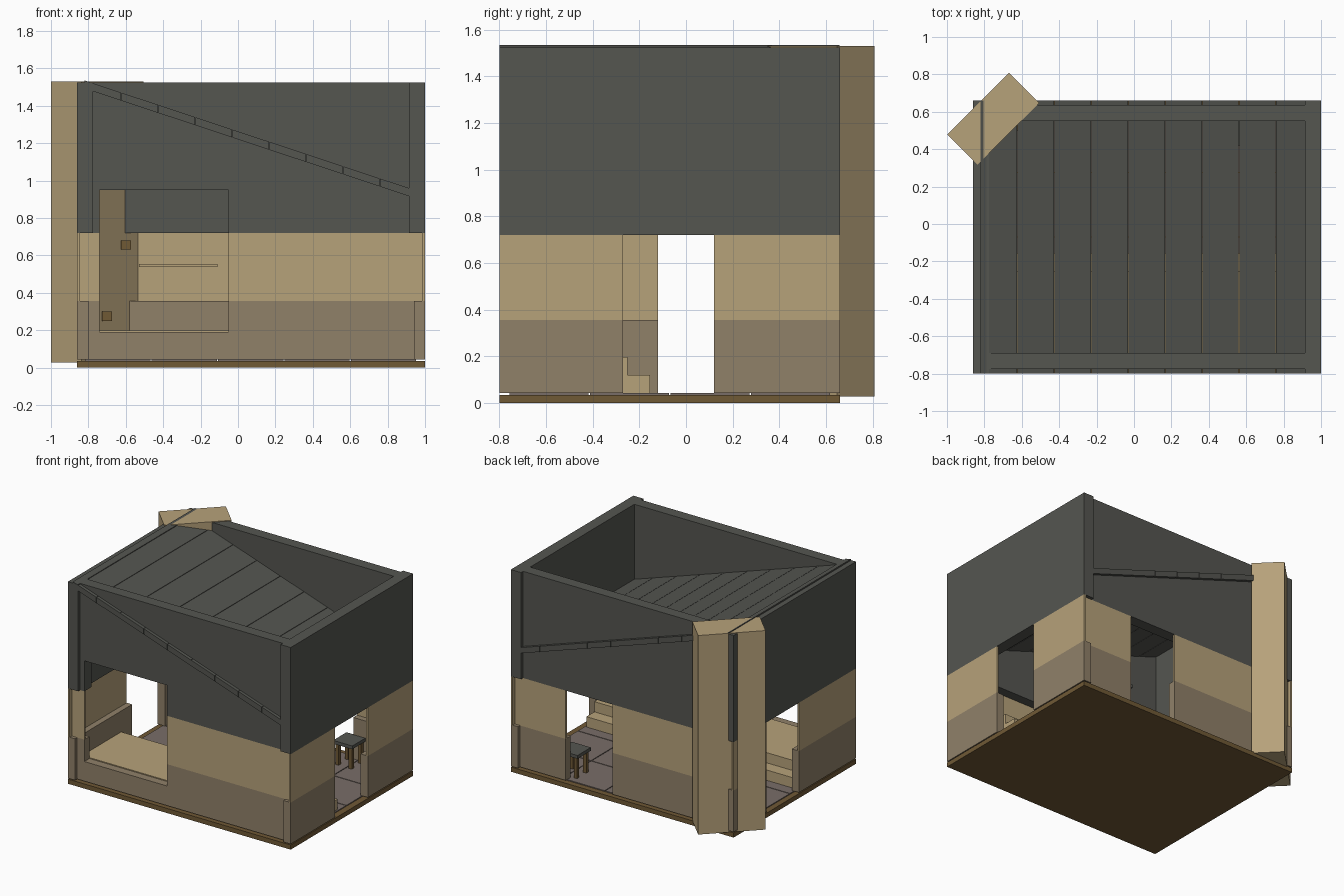
import bpy, bmesh, math
from mathutils import Matrix, Vector

old = bpy.data.objects.get("Cube")
if old:
    bpy.data.objects.remove(old, do_unlink=True)


def material(name, rgb):
    m = bpy.data.materials.new(name)
    m.use_nodes = True
    m.diffuse_color = (*rgb, 1)
    m.node_tree.nodes["Principled BSDF"].inputs["Base Color"].default_value = (*rgb, 1)
    return m


DARK = material("charcoal", (0.09, 0.092, 0.081))
TAN = material("tan", (0.47, 0.36, 0.195))
BROWN = material("grey brown", (0.28, 0.218, 0.141))
WOOD = material("dark wood", (0.16, 0.1, 0.036))
FLOOR = material("floor grey", (0.19, 0.155, 0.138))


def build(name, boxes, mat, turn=0):
    """One object from boxes given as (x0, x1, y0, y1, z0, z1)."""
    bm = bmesh.new()
    for x0, x1, y0, y1, z0, z1 in boxes:
        centre = Vector((x0 + x1, y0 + y1, z0 + z1)) / 2
        size = Matrix.Diagonal((x1 - x0, y1 - y0, z1 - z0, 1))
        rot = Matrix.Rotation(turn, 4, 'Z')
        bmesh.ops.create_cube(bm, size=1, matrix=Matrix.Translation(centre) @ rot @ size)
    me = bpy.data.meshes.new(name)
    bm.to_mesh(me)
    bm.free()
    me.materials.append(mat)
    ob = bpy.data.objects.new(name, me)
    bpy.context.collection.objects.link(ob)
    return ob


# Outer limits, wall recess at front and back
X0, X1, Y0, Y1 = -0.86, 1.0, -0.8, 0.66
REC = 0.025
GROUND, RAIL, HEAD, TOP = 0.042, 0.355, 0.72, 1.525
WINDOW = (-0.74, -0.05)
BACK_DOOR = (0.17, 0.56)
RIGHT_DOOR = (-0.27, 0.12)
LEFT_DOOR = (-0.12, 0.27)

# Base and floor tiles
build("base_plate", [(X0, X1, Y0, Y1, 0, 0.035)], WOOD)
tiles = []
for i in range(5):
    for j in range(4):
        x, y = -0.82 + 0.355 * i, -0.76 + 0.345 * j
        tiles.append((x + 0.003, x + 0.352, y + 0.003, y + 0.342, 0.035, GROUND))
build("floor_tiles", tiles, FLOOR)

# Walls in three bands of different thickness
bands = [("lower", GROUND, RAIL, 0.06, BROWN),
         ("middle", RAIL, HEAD, 0.015, TAN),
         ("upper", HEAD, TOP, 0.085, DARK)]
for band, z0, z1, t, mat in bands:
    upper = band == "upper"
    for side, x, door in (("left", X1 - t, RIGHT_DOOR), ("right", X0, LEFT_DOOR)):
        spans = [(Y0, Y1)] if upper else [(Y0, door[0]), (door[1], Y1)]
        build(f"{band}_{side}_wall", [(x, x + t, a, b, z0, z1) for a, b in spans], mat)
    a, b = X0 + t, X1 - t
    # Front wall with the tall window
    y = Y0 + REC
    parts = [(a, WINDOW[0], y, y + t, z0, z1), (WINDOW[1], b, y, y + t, z0, z1)]
    if band == "lower":
        parts.append((*WINDOW, y, y + t, z0, 0.19))
    if upper:
        parts.append((*WINDOW, y, y + t, 0.95, z1))
    build(f"{band}_front_wall", parts, mat)
    # Back wall with the doorway
    y = Y1 - REC - t
    spans = [(a, b)] if upper else [(a, BACK_DOOR[0]), (BACK_DOOR[1], b)]
    build(f"{band}_back_wall", [(p, q, y, y + t, z0, z1) for p, q in spans], mat)

# Sloping roof planks
planks = []
edges = [-0.82] + [-0.622 + 0.1975 * i for i in range(8)] + [0.93]
edges = sorted(e for e in edges if e <= 0.93)
for p, q in zip(edges, edges[1:]):
    planks.append((p, q - 0.003, Y0 + 0.001, Y1 - 0.001, -0.043, 0))
roof = build("roof_planks", planks, DARK)
for v in roof.data.vertices:
    v.co.z += 1.535 - 0.332 * (v.co.x + 0.82)

# Diagonal corner chimney
cx, cy, w, d = -0.7525, 0.5625, 0.468, 0.228
build("chimney", [(cx - w / 2, cx + w / 2, cy - d / 2, cy + d / 2, 0.028, 1.53)],
      TAN, math.radians(45))
build("chimney_pegs", [(-0.625, -0.573, 0.5, 0.6, 0.63, 0.68),
                       (-0.727, -0.675, 0.4, 0.5, 0.25, 0.3)], WOOD)

# Sleeping platform with a lower step
build("platform", [(X0 + 0.06, X1 - 0.06, -0.715, -0.25, GROUND, 0.197)], TAN)
build("platform_step", [(X0 + 0.06, X1 - 0.06, -0.25, -0.155, GROUND, 0.12)], TAN)

# Wall shelf
build("shelf", [(-0.53, -0.11, 0.55, 0.62, 0.537, 0.553)], TAN)

# Stool by the back doorway
sx, sy, r = 0.58, 0.5, 0.08
build("stool_seat", [(sx - r, sx + r, sy - r, sy + r, 0.2, 0.225)], DARK)
build("stool_legs", [(sx + i * 0.055 - 0.013, sx + i * 0.055 + 0.013,
                      sy + j * 0.055 - 0.013, sy + j * 0.055 + 0.013, GROUND, 0.2)
                     for i in (-1, 1) for j in (-1, 1)], WOOD)
